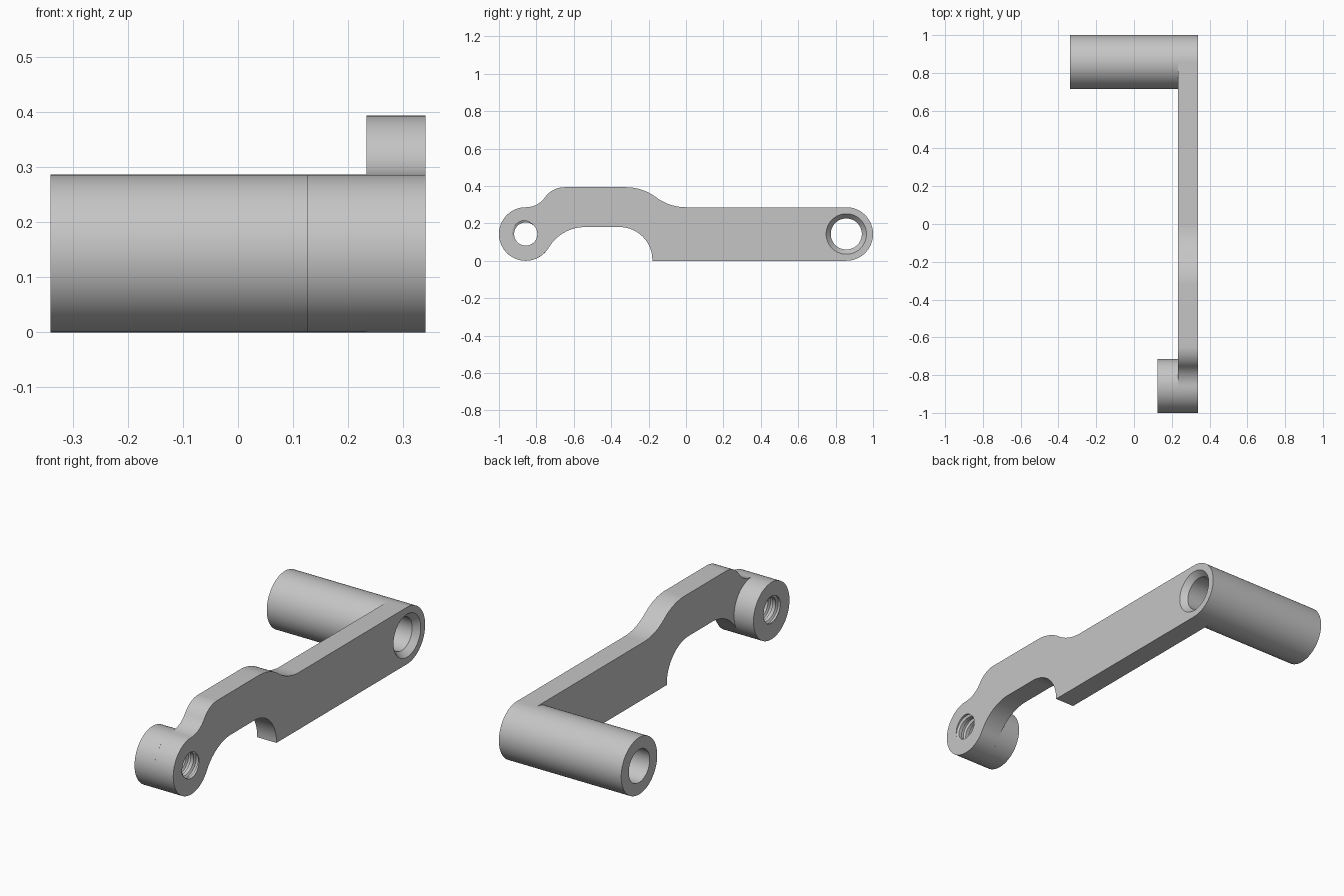
import bpy, bmesh
from math import sin, cos, pi, asin, atan2, radians, hypot

cube = bpy.data.objects.get("Cube")
if cube:
    bpy.data.objects.remove(cube, do_unlink=True)

grey = bpy.data.materials.new("plain_grey")
grey.use_nodes = True
COLOUR = (0.56, 0.56, 0.56, 1)
grey.diffuse_color = COLOUR
grey.node_tree.nodes["Principled BSDF"].inputs["Base Color"].default_value = COLOUR

# Main dimensions
END = 0.34          # outer face, also half the handle length
INNER = 0.233       # inner face of the arm
PIVOT = 0.857       # distance of both hub axes from the middle
R = 0.143           # hub radius, also the axis height
SEG = 96


def skin(name, rings):
    """Closed solid through a list of equal-sized vertex rings."""
    bm = bmesh.new()
    loops = [[bm.verts.new(p) for p in ring] for ring in rings]
    n = len(loops[0])
    for a, b in zip(loops, loops[1:]):
        for i in range(n):
            j = (i + 1) % n
            bm.faces.new((a[i], a[j], b[j], b[i]))
    bm.faces.new(loops[0][::-1])
    bm.faces.new(loops[-1])
    bmesh.ops.recalc_face_normals(bm, faces=bm.faces)
    mesh = bpy.data.meshes.new(name)
    bm.to_mesh(mesh)
    bm.free()
    mesh.materials.append(grey)
    obj = bpy.data.objects.new(name, mesh)
    bpy.context.collection.objects.link(obj)
    return obj


def lathe(name, y, profile):
    """Round solid about an axis along x; profile holds (x, radius)."""
    angles = [2 * pi * i / SEG for i in range(SEG)]
    return skin(name, [[(x, y + r * cos(a), R + r * sin(a)) for a in angles]
                       for x, r in profile])


def arc(cy, cz, r, start, end, steps=16):
    angles = [start + (end - start) * i / steps for i in range(steps + 1)]
    return [(cy + r * cos(a), cz + r * sin(a)) for a in angles]


def s_curve(low, high):
    """Two equal tangent arcs, level at both ends, from low to high."""
    dy, dz = high[0] - low[0], high[1] - low[1]
    r = (dy * dy + dz * dz) / (4 * dz)
    turn = asin(dy / (2 * r))
    return (arc(low[0], low[1] + r, r, -pi / 2, -pi / 2 + turn)
            + arc(high[0], high[1] - r, r, pi / 2 + turn, pi / 2))


def cut(obj, cutter):
    mod = obj.modifiers.new("bore", 'BOOLEAN')
    mod.operation = 'DIFFERENCE'
    mod.solver = 'EXACT'
    mod.object = cutter
    bpy.context.view_layer.objects.active = obj
    bpy.ops.object.modifier_apply(modifier=mod.name)


# Arm outline, clockwise from the underside of the front hub
relief_r = 0.226
relief = (-0.54, 0.18 - relief_r)
touch = atan2(relief[1] - R, relief[0] + PIVOT)
outline = arc(-PIVOT, R, R, touch, -1.5 * pi, 40)
outline += s_curve((-PIVOT, 2 * R), (-0.65, 0.393))
outline += s_curve((0, 2 * R), (-0.32, 0.393))[::-1]
outline += arc(PIVOT, R, R, pi / 2, -pi / 2, 48)
outline += [(-0.18, 0)]
outline += arc(-0.355, 0.005, 0.175, 0, pi / 2)
outline += arc(*relief, relief_r, pi / 2, touch + pi)[:-1]

# Drop doubled points where the arcs meet
clean = [p for i, p in enumerate(outline)
         if hypot(p[0] - outline[i - 1][0], p[1] - outline[i - 1][1]) > 1e-4]
arm = skin("arm", [[(x, y, z) for y, z in clean] for x in (INNER, END)])

# Hubs on the inner side of the arm
front_boss = lathe("front_boss", -PIVOT, [(0.125, R), (INNER, R)])
handle_tube = lathe("handle_tube", PIVOT, [(-END, R), (INNER, R)])

# Bore cutters: countersunk handle bore, plain hole and a thread groove
handle_bore = lathe("handle_bore", PIVOT, [(-0.4, 0.083), (0.31, 0.083), (0.37, 0.133)])
screw_hole = lathe("screw_hole", -PIVOT, [(0.05, 0.062), (0.42, 0.062)])

PITCH, TURN_STEPS, TURNS = 0.042, 40, 8
section = [(-0.016, 0.055), (-0.006, 0.073), (0.006, 0.073), (0.016, 0.055)]
coil = []
for i in range(TURN_STEPS * TURNS + 1):
    a = 2 * pi * i / TURN_STEPS
    x = 0.07 + PITCH * i / TURN_STEPS
    coil.append([(x + dx, -PIVOT + r * cos(a), R + r * sin(a)) for dx, r in section])
thread_groove = skin("thread_groove", coil)

cutters = (handle_bore, screw_hole, thread_groove)
for part, tools in ((arm, cutters), (front_boss, cutters[1:]), (handle_tube, cutters[:1])):
    for tool in tools:
        cut(part, tool)
for tool in cutters:
    bpy.data.objects.remove(tool, do_unlink=True)

# Smooth the rounds and keep the rims sharp
bpy.ops.object.select_all(action='DESELECT')
for part in (arm, front_boss, handle_tube):
    part.select_set(True)
bpy.context.view_layer.objects.active = arm
bpy.ops.object.shade_smooth_by_angle(angle=radians(25))
